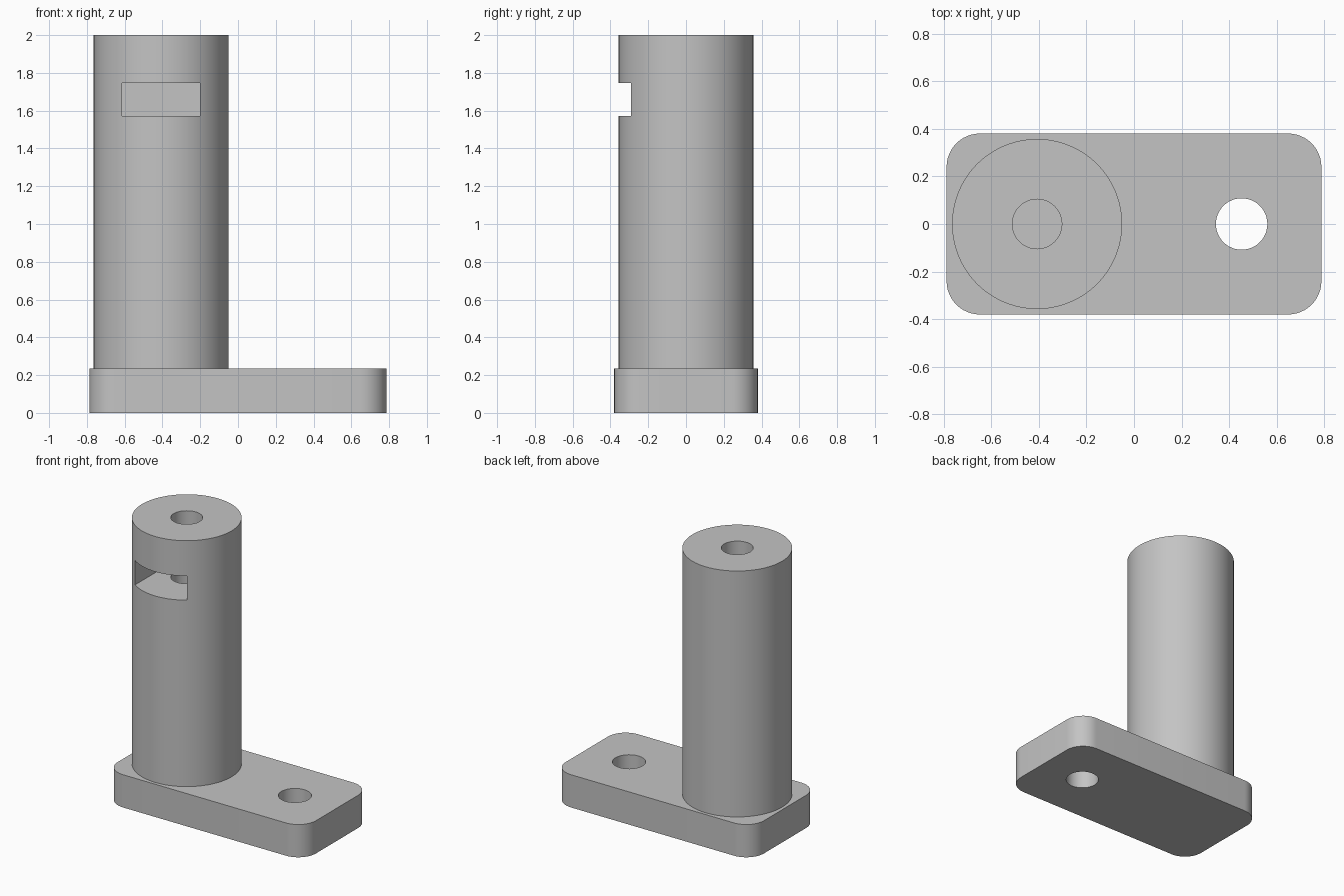
import bpy
import bmesh
from math import radians

cube = bpy.data.objects.get("Cube")
if cube:
    bpy.data.objects.remove(cube, do_unlink=True)

PLATE_TOP = 0.235
HEIGHT = 2.0
POST_X = -0.407

grey = bpy.data.materials.new("plain grey")
grey.use_nodes = True
colour = (0.55, 0.55, 0.55, 1)
grey.diffuse_color = colour
grey.node_tree.nodes["Principled BSDF"].inputs["Base Color"].default_value = colour


def cylinder(name, x, radius, z0, z1, sides=96):
    bpy.ops.mesh.primitive_cylinder_add(
        vertices=sides, radius=radius, depth=z1 - z0, location=(x, 0, (z0 + z1) / 2))
    ob = bpy.context.object
    ob.name = name
    ob.data.materials.append(grey)
    return ob


def box(name, low, high):
    centre = [(a + b) / 2 for a, b in zip(low, high)]
    bpy.ops.mesh.primitive_cube_add(size=1, location=centre)
    ob = bpy.context.object
    ob.name = name
    ob.scale = [b - a for a, b in zip(low, high)]
    bpy.ops.object.transform_apply(location=False, rotation=False, scale=True)
    ob.data.materials.append(grey)
    return ob


def cut(ob, cutter):
    cutter.hide_render = True
    mod = ob.modifiers.new("cut", "BOOLEAN")
    mod.operation = "DIFFERENCE"
    mod.solver = "EXACT"
    mod.object = cutter
    bpy.context.view_layer.objects.active = ob
    bpy.ops.object.modifier_apply(modifier=mod.name)
    bpy.data.objects.remove(cutter, do_unlink=True)


def smooth(ob):
    bpy.ops.object.select_all(action="DESELECT")
    ob.select_set(True)
    bpy.context.view_layer.objects.active = ob
    bpy.ops.object.shade_smooth_by_angle(angle=radians(30))


# Base plate with rounded upright corners and a through hole
plate = box("base_plate", (-0.787, -0.38, 0), (0.787, 0.38, PLATE_TOP))
bm = bmesh.new()
bm.from_mesh(plate.data)
upright = [e for e in bm.edges if abs(e.verts[0].co.z - e.verts[1].co.z) > 0.1]
bmesh.ops.bevel(bm, geom=upright, offset=0.14, segments=12, profile=0.5, affect="EDGES")
bm.to_mesh(plate.data)
bm.free()
cut(plate, cylinder("plate_hole", 0.452, 0.108, -0.1, 0.4, 48))

# Post with a blind bore from the top and a nut slot in the front
post = cylinder("post", POST_X, 0.357, PLATE_TOP, HEIGHT)
cut(post, cylinder("bore", POST_X, 0.104, 1.2, HEIGHT + 0.1, 48))
cut(post, box("nut_slot", (POST_X - 0.206, -0.5, 1.573), (POST_X + 0.206, 0.206, 1.747)))

for part in (plate, post):
    smooth(part)
